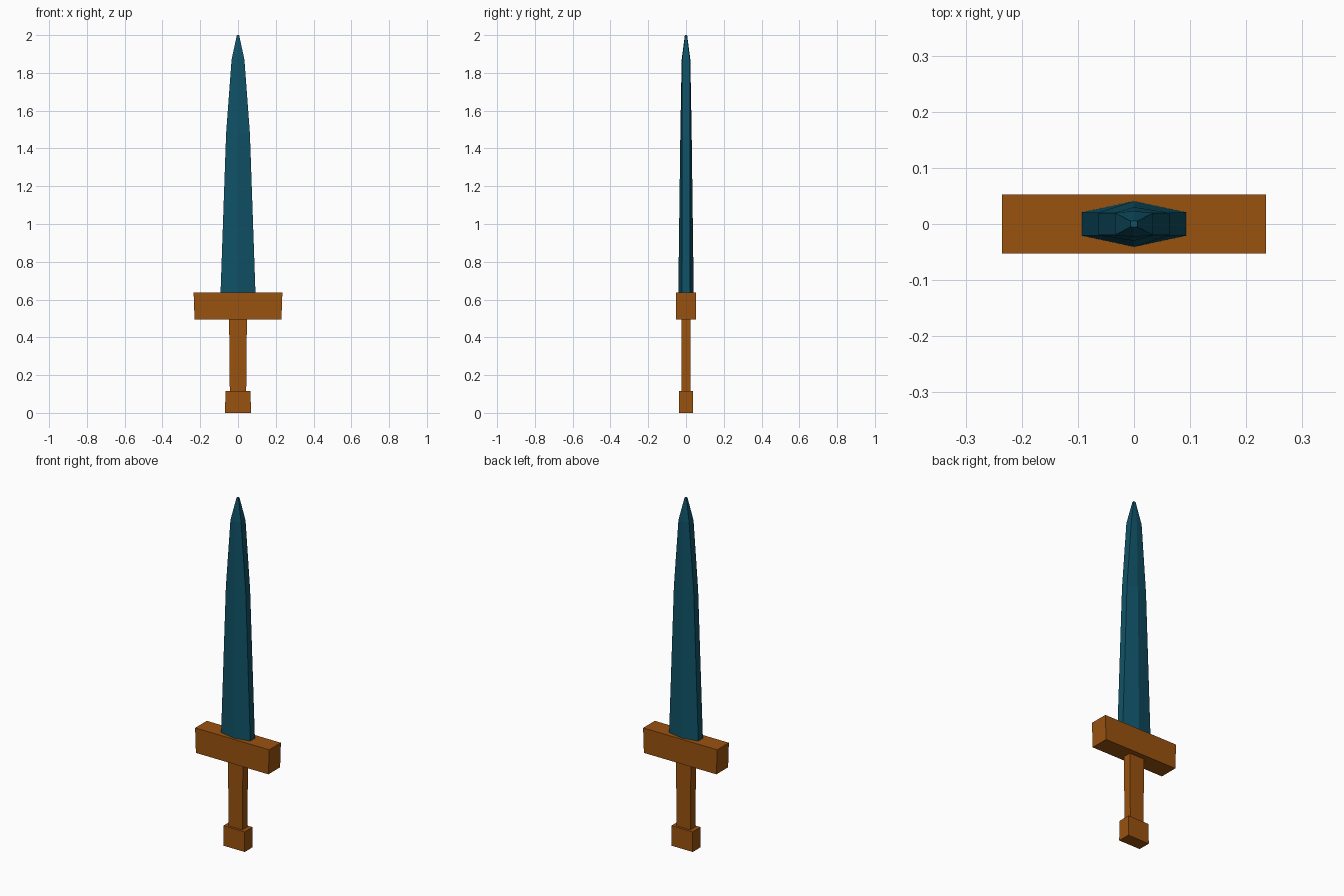
import bpy

if "Cube" in bpy.data.objects:
    bpy.data.objects.remove(bpy.data.objects["Cube"])


def material(name, rgb):
    m = bpy.data.materials.new(name)
    m.diffuse_color = (*rgb, 1)
    m.use_nodes = True
    m.node_tree.nodes["Principled BSDF"].inputs["Base Color"].default_value = m.diffuse_color
    return m


wood = material("brown wood", (0.32, 0.085, 0.005))
steel = material("dark teal metal", (0.005, 0.085, 0.135))


def loft(name, rings, mat):
    """Flat-faced solid through closed rings of equal length, bottom to top."""
    n = len(rings[0])
    verts = [v for r in rings for v in r]
    faces = [tuple(range(n))[::-1], tuple(range(len(verts) - n, len(verts)))]
    for k in range(len(rings) - 1):
        for i in range(n):
            j = (i + 1) % n
            faces.append((k * n + i, k * n + j, (k + 1) * n + j, (k + 1) * n + i))
    me = bpy.data.meshes.new(name)
    me.from_pydata(verts, [], faces)
    me.materials.append(mat)
    ob = bpy.data.objects.new(name, me)
    bpy.context.collection.objects.link(ob)
    return ob


def rect(z, x, y):
    return [(-x, -y, z), (x, -y, z), (x, y, z), (-x, y, z)]


def hexagon(z, x, edge, ridge):
    # flattened hexagon: blunt side edges and a central ridge front and back
    return [(-x, -edge, z), (0, -ridge, z), (x, -edge, z),
            (x, edge, z), (0, ridge, z), (-x, edge, z)]


# Handle parts
loft("pommel", [rect(0, 0.068, 0.036), rect(0.115, 0.067, 0.036)], wood)
loft("grip", [rect(0.10, 0.043, 0.023), rect(0.22, 0.045, 0.023),
              rect(0.51, 0.047, 0.023)], wood)
loft("crossguard", [rect(0.495, 0.230, 0.053), rect(0.637, 0.235, 0.053)], wood)

# Tapering blade
loft("blade", [hexagon(0.62, 0.093, 0.021, 0.041),
               hexagon(1.48, 0.063, 0.020, 0.030),
               hexagon(1.87, 0.034, 0.020, 0.023),
               hexagon(2.00, 0.006, 0.005, 0.006)], steel)
